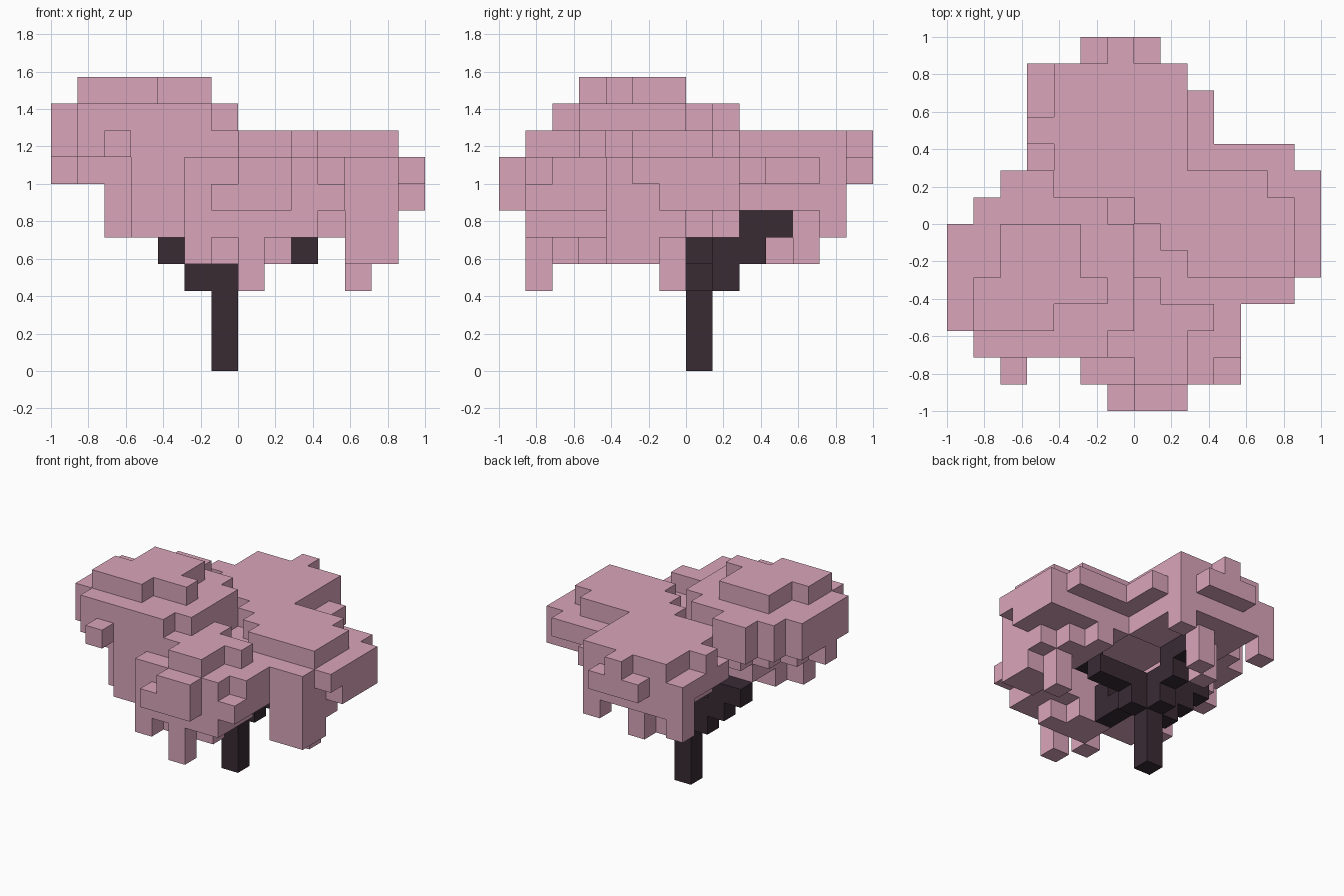
import bpy
import bmesh
from mathutils import Vector

cube = bpy.data.objects.get("Cube")
if cube:
    bpy.data.objects.remove(cube, do_unlink=True)

CELL = 1 / 7            # edge length of one block
HALF = 7                # half of the grid width, in blocks
DIRECTIONS = [Vector(d) for d in ((1, 0, 0), (-1, 0, 0), (0, 1, 0),
                                  (0, -1, 0), (0, 0, 1), (0, 0, -1))]


def make_material(name, color):
    material = bpy.data.materials.new(name)
    material.diffuse_color = color
    material.use_nodes = True
    shader = material.node_tree.nodes["Principled BSDF"]
    shader.inputs["Base Color"].default_value = color
    shader.inputs["Roughness"].default_value = 0.9
    return material


blossom = make_material("blossom pink", (0.7, 0.378, 0.49, 1))
bark = make_material("dark bark", (0.041, 0.024, 0.034, 1))

occupied = set()        # all filled cells of the tree
parts = []              # (name, material, cells)


def add_part(name, material, slabs):
    """Collect the cells of slabs given as bottom, top, then x and y spans."""
    cells = set()
    for bottom, top, x0, x1, y0, y1 in slabs:
        cells |= {(x, y, z) for x in range(x0, x1)
                  for y in range(y0, y1) for z in range(bottom, top)}
    cells -= occupied
    occupied.update(cells)
    parts.append((name, material, cells))


def build_part(name, material, cells):
    """Make the outer skin of the cells and merge its flat faces."""
    bm = bmesh.new()
    for cell in cells:
        middle = Vector(cell) + Vector((0.5, 0.5, 0.5))
        for normal in DIRECTIONS:
            neighbour = tuple(int(a + b) for a, b in zip(cell, normal))
            if neighbour in occupied:
                continue
            side = Vector((normal.y, normal.z, normal.x))
            up = normal.cross(side)
            corners = (-side - up, side - up, side + up, up - side)
            bm.faces.new([bm.verts.new((middle + (normal + c) / 2
                                        - Vector((HALF, HALF, 0))) * CELL)
                          for c in corners])
    bmesh.ops.remove_doubles(bm, verts=bm.verts, dist=CELL / 100)
    bmesh.ops.dissolve_limit(bm, angle_limit=0.01, verts=bm.verts, edges=bm.edges)
    mesh = bpy.data.meshes.new(name)
    bm.to_mesh(mesh)
    bm.free()
    mesh.materials.append(material)
    bpy.context.collection.objects.link(bpy.data.objects.new(name, mesh))


# Trunk and the branches that step outwards
add_part("trunk", bark, [(0, 5, 6, 7, 7, 8)])
add_part("left_branch", bark, [
    (3, 4, 7, 8, 7, 8),
    (4, 5, 7, 10, 7, 8),
    (5, 6, 9, 10, 6, 7),
])
add_part("right_branch", bark, [
    (3, 4, 5, 6, 7, 8),
    (4, 5, 4, 6, 7, 8),
    (5, 6, 3, 5, 7, 8),
])
add_part("back_branch", bark, [
    (3, 4, 6, 7, 8, 9),
    (4, 5, 6, 7, 8, 10),
    (5, 6, 6, 7, 9, 11),
])
add_part("front_branch", bark, [
    (4, 5, 6, 7, 4, 7),
    (5, 6, 6, 7, 4, 5),
])

# Tall crown on the right
add_part("right_crown", blossom, [
    (10, 11, 2, 5, 5, 7),
    (10, 11, 1, 6, 4, 5),
    (10, 11, 1, 4, 3, 4),
    (8, 10, 0, 7, 3, 7),
    (8, 10, 1, 6, 2, 3),
    (8, 10, 1, 6, 7, 8),
    (8, 10, 2, 4, 8, 9),
    (8, 9, 2, 3, 1, 2),
    (7, 8, 0, 1, 4, 5),
    (7, 8, 1, 7, 3, 6),
    (7, 8, 2, 7, 6, 7),
    (7, 8, 3, 6, 7, 8),
    (5, 8, 3, 6, 2, 4),
    (5, 7, 2, 3, 3, 4),
    (6, 7, 3, 5, 4, 7),
    (5, 6, 3, 5, 4, 5),
])

# Wide crown at the back
add_part("back_crown", blossom, [
    (8, 9, 4, 9, 8, 13),
    (8, 9, 3, 4, 10, 11),
    (8, 9, 6, 7, 13, 14),
    (7, 8, 3, 10, 9, 12),
    (7, 8, 3, 9, 12, 13),
    (7, 8, 5, 8, 13, 14),
    (7, 8, 4, 9, 7, 9),
    (6, 7, 4, 9, 9, 13),
    (5, 7, 3, 4, 12, 13),
    (5, 6, 8, 9, 12, 13),
    (4, 6, 6, 7, 11, 12),
    (4, 6, 5, 6, 10, 11),
])

# Crown on the left
add_part("left_crown", blossom, [
    (8, 9, 7, 13, 7, 8),
    (8, 9, 8, 13, 6, 7),
    (8, 9, 9, 13, 5, 6),
    (8, 9, 9, 12, 8, 9),
    (7, 8, 7, 13, 4, 9),
    (7, 8, 13, 14, 5, 9),
    (7, 8, 9, 13, 9, 10),
    (6, 7, 9, 13, 4, 7),
    (6, 7, 13, 14, 6, 9),
    (6, 7, 9, 13, 7, 9),
    (4, 6, 11, 13, 4, 6),
    (5, 6, 10, 13, 6, 7),
    (5, 6, 10, 12, 7, 8),
    (5, 6, 10, 11, 8, 9),
    (3, 5, 11, 12, 6, 7),
])

# Low crown at the front
add_part("front_crown", blossom, [
    (8, 9, 7, 9, 1, 3),
    (8, 9, 6, 7, 2, 3),
    (8, 9, 7, 10, 3, 4),
    (8, 9, 7, 8, 4, 5),
    (7, 8, 5, 10, 1, 2),
    (7, 8, 6, 11, 2, 4),
    (7, 8, 7, 9, 0, 1),
    (6, 7, 6, 9, 0, 1),
    (6, 7, 5, 11, 1, 4),
    (5, 6, 5, 10, 1, 4),
    (4, 5, 5, 6, 1, 2),
    (3, 5, 7, 8, 1, 2),
    (4, 5, 6, 9, 2, 3),
    (4, 5, 6, 8, 3, 4),
])

for part in parts:
    build_part(*part)
